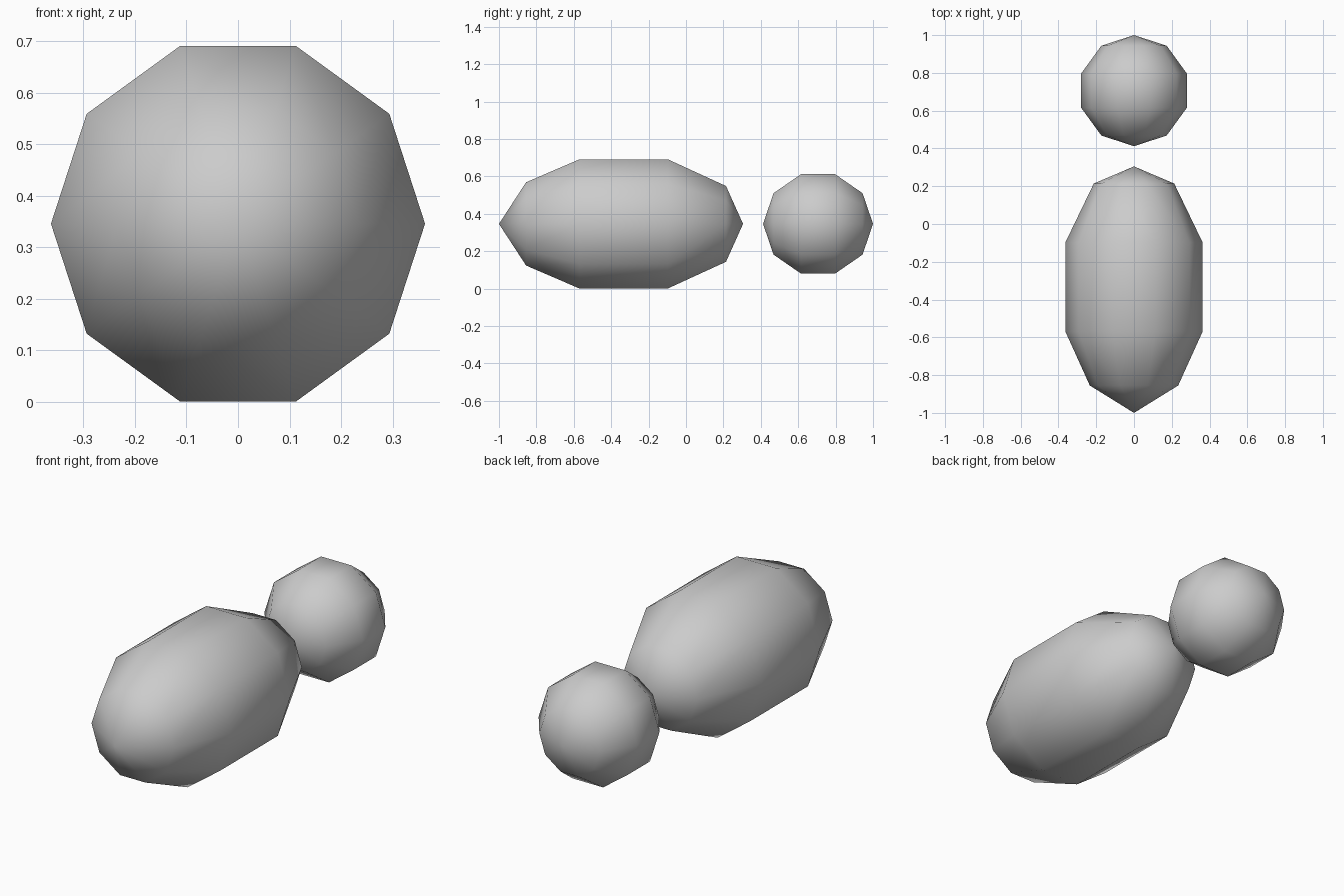
import bpy, bmesh
from math import sin, cos, pi

if "Cube" in bpy.data.objects:
    bpy.data.objects.remove(bpy.data.objects["Cube"])

SIDES = 10
AXIS_Z = 0.346


def lathe_y(name, front, rings, back):
    """Ten-sided closed body around the y axis; rings are (y, radius)."""
    bm = bmesh.new()
    loops = []
    for y, r in rings:
        loops.append([bm.verts.new((r * cos(2 * pi * i / SIDES), y,
                                    AXIS_Z + r * sin(2 * pi * i / SIDES)))
                      for i in range(SIDES)])
    tip_a = bm.verts.new((0, front, AXIS_Z))
    tip_b = bm.verts.new((0, back, AXIS_Z))
    for i in range(SIDES):
        j = (i + 1) % SIDES
        bm.faces.new((tip_a, loops[0][i], loops[0][j]))
        bm.faces.new((tip_b, loops[-1][j], loops[-1][i]))
        for a, b in zip(loops, loops[1:]):
            bm.faces.new((a[i], b[i], b[j], a[j]))
    bmesh.ops.recalc_face_normals(bm, faces=bm.faces)
    for f in bm.faces:
        f.smooth = True
    mesh = bpy.data.meshes.new(name)
    bm.to_mesh(mesh)
    bm.free()
    obj = bpy.data.objects.new(name, mesh)
    bpy.context.collection.objects.link(obj)
    return obj


# Long egg-shaped body
lathe_y("long_body", -1.0,
        [(-0.855, 0.234), (-0.57, 0.363), (-0.097, 0.363), (0.214, 0.213)],
        0.305)

# Separate ball behind it
R, CY = 0.294, 0.706
lathe_y("ball", CY - R,
        [(CY - R * cos(k * pi / 5), R * sin(k * pi / 5)) for k in range(1, 5)],
        CY + R)
